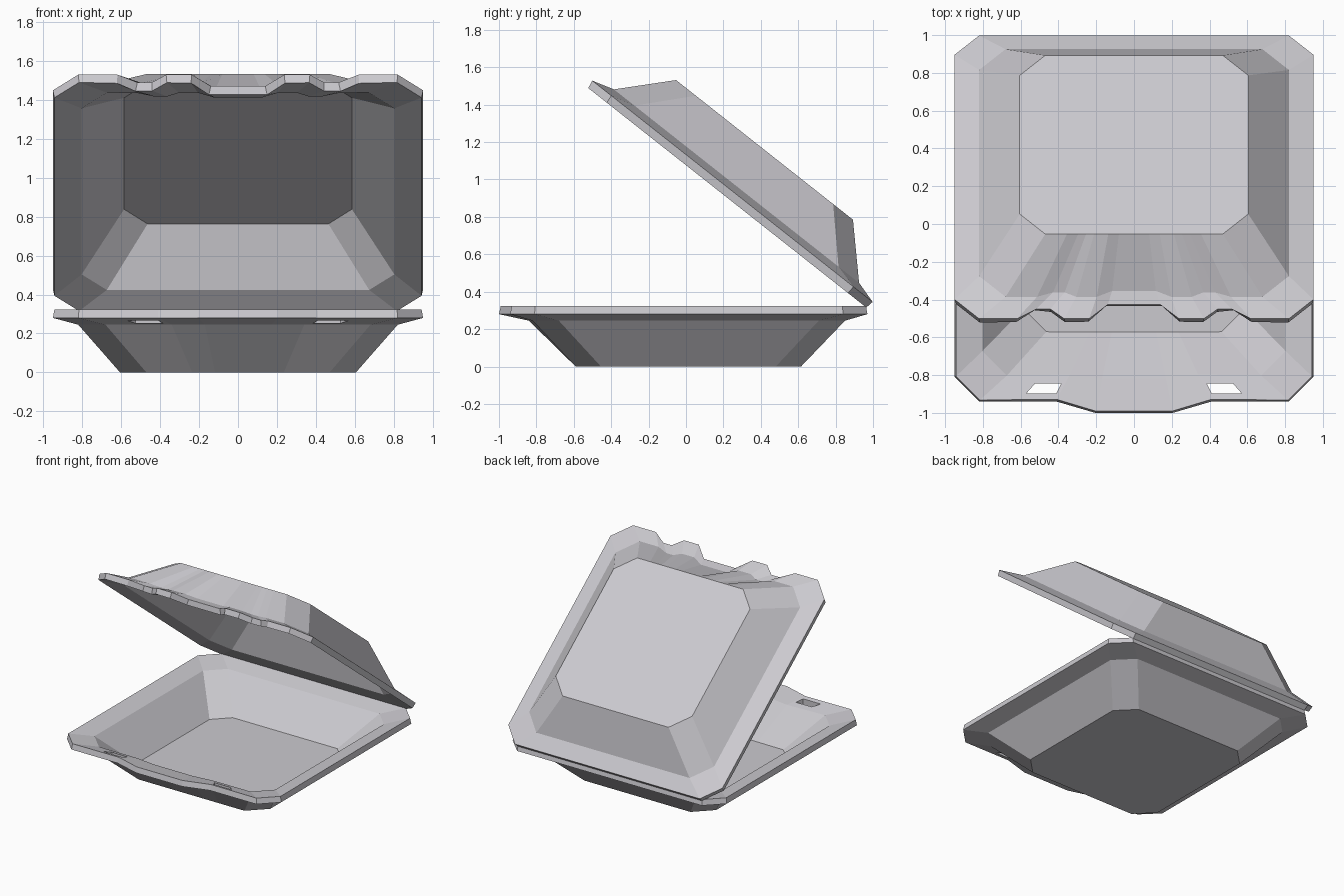
import bpy
import bmesh
import math
from mathutils import Matrix

if "Cube" in bpy.data.objects:
    bpy.data.objects.remove(bpy.data.objects["Cube"])

FOAM = bpy.data.materials.new("light_grey_foam")
FOAM.diffuse_color = (0.60, 0.59, 0.625, 1.0)
FOAM.use_nodes = True
FOAM.node_tree.nodes["Principled BSDF"].inputs["Base Color"].default_value = FOAM.diffuse_color
THICK = 0.045
HINGE_Y, HINGE_Z = 0.97, 0.31

# levels: half width, front y, back y, corner chamfer, height
FLOOR = (0.605, -0.59, 0.615, 0.135, 0.0)
SHOULDER = (0.82, -0.82, 0.85, 0.14, 0.245)
RIM = (0.95, -0.94, HINGE_Y, 0.13, 0.28)


def ring(level, front):
    """Chamfered outline; front = (x fraction, y offset) points from the middle outwards."""
    hx, y0, y1, c, z = level
    half = [((hx - c) * f, y0 + dy, z) for f, dy in front]
    half += [(hx - c, y0, z), (hx, y0 + c, z), (hx, y1 - c, z), (hx - c, y1, z)]
    return half + [(-x, y, z) for x, y, z in reversed(half)]


def finish(name, bm, material=FOAM):
    mesh = bpy.data.meshes.new(name)
    bm.to_mesh(mesh)
    bm.free()
    if material:
        mesh.materials.append(material)
    ob = bpy.data.objects.new(name, mesh)
    bpy.context.collection.objects.link(ob)
    return ob


def tray(name, front):
    """Outer skin through three outlines, thickened inwards. front = (fraction, rim dy, shoulder dy)."""
    bm = bmesh.new()
    rings = [ring(FLOOR, [(f, 0) for f, r, s in front]),
             ring(SHOULDER, [(f, s) for f, r, s in front]),
             ring(RIM, [(f, r) for f, r, s in front])]
    rings = [[bm.verts.new(p) for p in pts] for pts in rings]
    bm.faces.new(list(reversed(rings[0])))
    n = len(rings[0])
    for low, high in zip(rings, rings[1:]):
        for i in range(n):
            j = (i + 1) % n
            bm.faces.new((low[i], low[j], high[j], high[i]))
    ob = finish(name, bm)
    mod = ob.modifiers.new("thickness", 'SOLIDIFY')
    mod.thickness = THICK
    mod.offset = -1
    mod.use_even_offset = True
    return ob


# Base tray with a pull tab at the front middle
base = tray("base_tray", [(0.25, -0.06, -0.02), (0.50, 0, 0)])

# Two latch slots through the front flange
bm = bmesh.new()
for s in (-1, 1):
    outline = [(0.385, -0.845), (0.525, -0.845), (0.57, -0.897), (0.412, -0.897)]
    lo = [bm.verts.new((s * x, y, 0.15)) for x, y in outline]
    hi = [bm.verts.new((s * x, y, 0.45)) for x, y in outline]
    bm.faces.new(lo)
    bm.faces.new(hi)
    for i in range(4):
        j = (i + 1) % 4
        bm.faces.new((lo[i], lo[j], hi[j], hi[i]))
bmesh.ops.recalc_face_normals(bm, faces=bm.faces)
cutter = finish("slot_cutter", bm, None)
cutter.hide_render = True
cutter.display_type = 'WIRE'
cut = base.modifiers.new("latch_slots", 'BOOLEAN')
cut.operation = 'DIFFERENCE'
cut.solver = 'EXACT'
cut.object = cutter

# Lid: same tray with a notched front edge and two latch tongues, swung open
lid = tray("lid", [(0.17, 0.095, 0.04), (0.29, 0, 0), (0.45, 0, 0),
                   (0.54, 0.065, 0.03), (0.63, 0.065, 0.03), (0.755, 0, 0)])
a = math.radians(38.28)
c, s = math.cos(a), math.sin(a)
top = 0.325
lid.data.transform(Matrix((
    (-1, 0, 0, 0),
    (0, c, -s, HINGE_Y - c * HINGE_Y + s * top),
    (0, -s, -c, HINGE_Z + s * HINGE_Y + c * top),
    (0, 0, 0, 1))))
